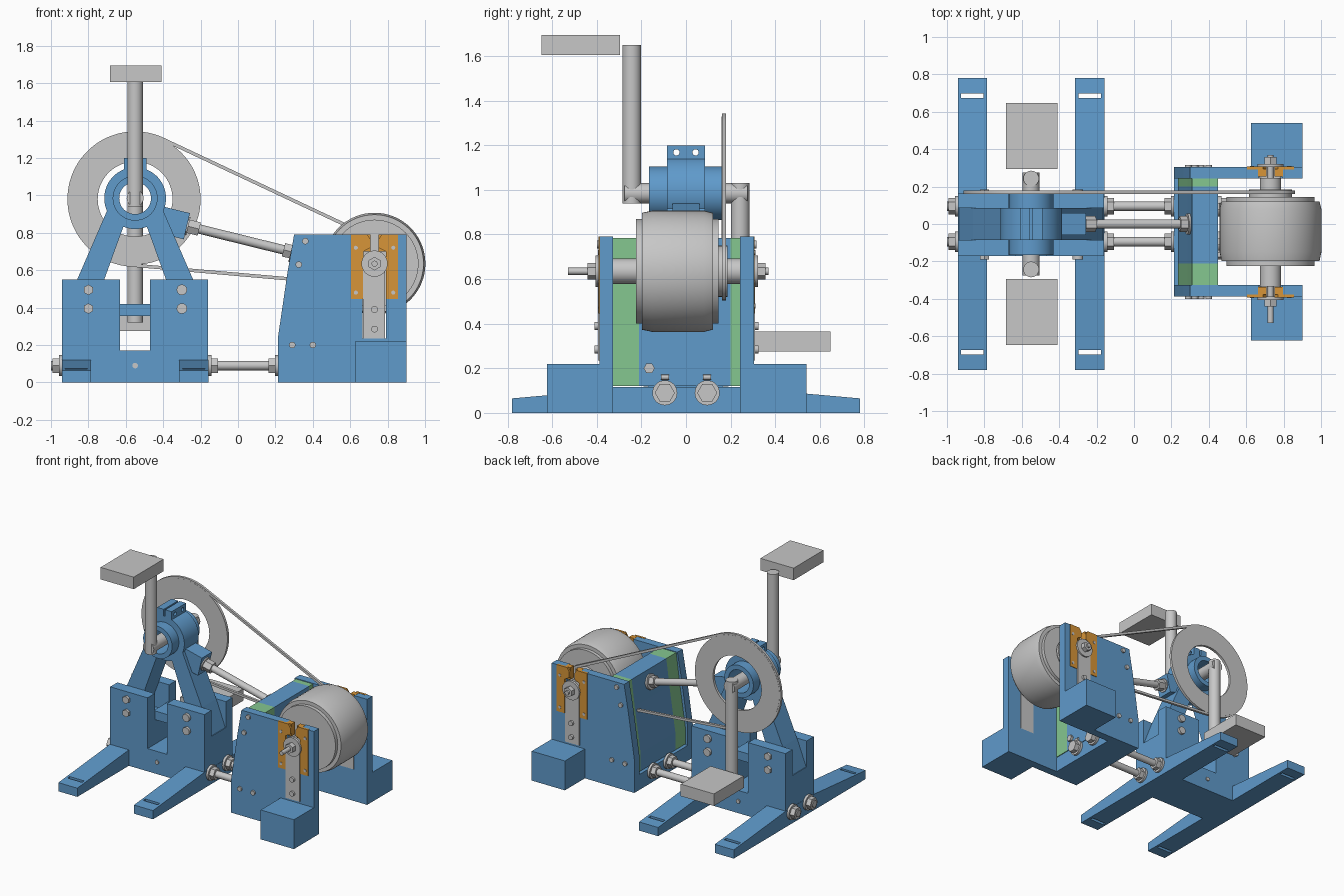
import bpy, bmesh, math
from mathutils import Vector

if "Cube" in bpy.data.objects:
    bpy.data.objects.remove(bpy.data.objects["Cube"])


def material(name, rgb):
    m = bpy.data.materials.new(name)
    m.diffuse_color = (*rgb, 1)
    m.use_nodes = True
    m.node_tree.nodes["Principled BSDF"].inputs["Base Color"].default_value = m.diffuse_color
    return m


BLUE = material("blue", (0.115, 0.325, 0.60))
GREY = material("grey", (0.57, 0.57, 0.57))
GREEN = material("green", (0.235, 0.57, 0.28))
ORANGE = material("orange", (0.68, 0.30, 0.04))


def finish(name, bm, mat, smooth=False):
    bmesh.ops.recalc_face_normals(bm, faces=bm.faces)
    me = bpy.data.meshes.new(name)
    bm.to_mesh(me)
    bm.free()
    ob = bpy.data.objects.new(name, me)
    bpy.context.collection.objects.link(ob)
    me.materials.append(mat)
    if smooth:
        bpy.ops.object.select_all(action='DESELECT')
        ob.select_set(True)
        bpy.context.view_layer.objects.active = ob
        bpy.ops.object.shade_smooth_by_angle(angle=math.radians(30))
    return ob


def prism(name, pts, a, b, mat, axis='y'):
    """Extrude a profile: (x, z) along y, or (y, z) along x."""
    def place(p, t):
        return (p[0], t, p[1]) if axis == 'y' else (t, p[0], p[1])
    bm = bmesh.new()
    lo = [bm.verts.new(place(p, a)) for p in pts]
    hi = [bm.verts.new(place(p, b)) for p in pts]
    bm.faces.new(lo)
    bm.faces.new(hi[::-1])
    for i in range(len(pts)):
        j = (i + 1) % len(pts)
        bm.faces.new((lo[i], lo[j], hi[j], hi[i]))
    return finish(name, bm, mat)


def box(name, x0, x1, y0, y1, z0, z1, mat):
    return prism(name, [(x0, z0), (x1, z0), (x1, z1), (x0, z1)], y0, y1, mat)


def rod(name, p, q, r, mat=GREY, n=32):
    p, q = Vector(p), Vector(q)
    bm = bmesh.new()
    bmesh.ops.create_cone(bm, cap_ends=True, segments=n, radius1=r, radius2=r, depth=(q - p).length)
    bm.transform(Vector((0, 0, 1)).rotation_difference(q - p).to_matrix().to_4x4())
    bmesh.ops.translate(bm, verts=bm.verts, vec=(p + q) / 2)
    return finish(name, bm, mat, n > 8)


def lathe(name, cx, cz, prof, mat, n=64):
    """Revolve a closed (radius, y) loop about a y axis."""
    bm = bmesh.new()
    rings = []
    for i in range(n):
        a = 2 * math.pi * i / n
        rings.append([bm.verts.new((cx + r * math.cos(a), y, cz + r * math.sin(a))) for r, y in prof])
    for i in range(n):
        s, t = rings[i], rings[(i + 1) % n]
        for k in range(len(prof)):
            m = (k + 1) % len(prof)
            bm.faces.new((s[k], s[m], t[m], t[k]))
    return finish(name, bm, mat, True)


def cut(ob, cutter):
    mod = ob.modifiers.new("cut", 'BOOLEAN')
    mod.operation = 'DIFFERENCE'
    mod.solver = 'EXACT'
    mod.object = cutter
    cutter.hide_render = True
    dg = bpy.context.evaluated_depsgraph_get()
    me = bpy.data.meshes.new_from_object(ob.evaluated_get(dg))
    ob.modifiers.clear()
    ob.data = me
    bpy.data.objects.remove(cutter)


def fastener(name, p, d, r=0.042, washer=0.055, w=0.015, h=0.04):
    """Washer and hex nut stacked along d from p."""
    p, d = Vector(p), Vector(d).normalized()
    rod(name + "_washer", p, p + d * w, washer)
    rod(name + "_nut", p + d * w, p + d * (w + h), r, n=6)


CX, CZ = -0.55, 0.985     # crank axis
RX, RZ = 0.73, 0.635      # drum axis

# Crank base: notched block, two clamp cheeks at each end, long feet
prism("crank_base", [(-.94, 0), (-.16, 0), (-.16, .355), (-.47, .355), (-.47, .17), (-.63, .17),
                     (-.63, .355), (-.94, .355)], -.17, .165, BLUE)
for x0, x1 in ((-.94, -.63), (-.47, -.16)):
    for y0, y1 in ((-.17, -.085), (.085, .165)):
        box("clamp_cheek", x0, x1, y0, y1, .355, .55, BLUE)
for x0 in (-.942, -.315):
    foot = prism("foot", [(-.78, 0), (.78, 0), (.78, .065), (.16, .12), (-.16, .12), (-.78, .065)],
                 x0, x0 + .157, BLUE, 'x')
    for y in (-.685, .685):
        cut(foot, box("slot_cutter", x0 + .018, x0 + .138, y - .012, y + .012, -.1, .3, BLUE))
for x, n in ((-.80, 6), (-.30, 24)):
    for z in (.395, .495):
        rod("cheek_bolt", (x, -.19, z), (x, .185, z), .028, n=n)
rod("base_screw", (CX, -.178, .09), (CX, .173, .09), .015, n=16)

# A-frame with bearing housing
for s in (-1, 1):
    prism("frame_leg", [(CX + s * x, z) for x, z in
          ((.385, .355), (.24, .355), (.165, .55), (.06, .84), (.075, .88), (.12, .96), (.145, .93), (.31, .55))],
          -.085, .085, BLUE)
box("frame_tie", -.64, -.46, -.085, .085, .355, .42, BLUE)
lathe("bearing_housing", CX, CZ, [(.085, -.165), (.12, -.165), (.12, -.085), (.165, -.085), (.165, .085),
                                  (.12, .085), (.12, .16), (.085, .16)], BLUE)
for x0, x1 in ((-.61, -.556), (-.544, -.49)):
    ear = box("clamp_ear", x0, x1, -.085, .085, 1.10, 1.20, BLUE)
    for y in (-.043, .043):
        cut(ear, rod("hole_cutter", (x0 - .1, y, 1.168), (x1 + .1, y, 1.168), .014, BLUE, 16))
prism("strut_socket", [(-.44, .95), (-.257, .905), (-.29, .765), (-.43, .80)], -.06, .06, BLUE)

# Crankshaft, arms and pedals: front one up, rear one down
rod("crank_shaft", (CX, -.275, CZ), (CX, .275, CZ), .045)
for s in (-1, 1):
    end = 1.65 if s < 0 else .32
    rod("crank_arm", (CX, s * .243, CZ + s * .045), (CX, s * .243, end), .042)
    y0, y1 = sorted((s * .295, s * .648))
    box("pedal", -.685, -.41, y0, y1, end - .045, end + .045, GREY)

# Large drive ring
lathe("drive_ring", CX, .98, [(.2, .16), (.35, .16), (.35, .18), (.2, .18)], GREY, 96)

# Belt: tangent loop round the drive ring and the drum pulley
theta = math.atan2(RZ - .98, RX - CX)
dist = math.hypot(RX - CX, RZ - .98)


def belt_loop(off):
    big, small = .35 + off, .118 + off
    half = math.acos((.35 - .118) / dist)
    pts = []
    for i in range(49):
        a = theta + half + (2 * math.pi - 2 * half) * i / 48
        pts.append((CX + big * math.cos(a), .98 + big * math.sin(a)))
    for i in range(25):
        a = theta - half + 2 * half * i / 24
        pts.append((RX + small * math.cos(a), RZ + small * math.sin(a)))
    return pts


bm = bmesh.new()
loops = [[bm.verts.new((x, y, z)) for x, z in belt_loop(o)]
         for o, y in ((-.006, .161), (.012, .161), (.012, .179), (-.006, .179))]
N = len(loops[0])
for k in range(4):
    for i in range(N):
        j = (i + 1) % N
        bm.faces.new((loops[k][i], loops[k][j], loops[(k + 1) % 4][j], loops[(k + 1) % 4][i]))
finish("belt", bm, GREY, True)

# Drum on its axle
lathe("drum", RX, RZ, [(.05, -.225), (.235, -.225), (.235, -.198), (.262, -.198), (.272, -.15), (.272, .08),
                       (.262, .12), (.235, .12), (.235, .145), (.05, .145)], GREY)
rod("drum_pulley", (RX, .145, RZ), (RX, .185, RZ), .115)
rod("axle", (RX, -.335, RZ), (RX, .245, RZ), .057)
rod("spindle", (RX, -.53, RZ), (RX, .37, RZ), .016, n=16)

# Drum stand: side plates with slot, guides, slide bars, outer blocks
for inner, outer in ((-.327, -.388), (.243, .304)):
    s = 1 if outer > 0 else -1
    name = "rear_" if s > 0 else "front_"

    def slab(part, x0, x1, a, b, z0, z1, mat):
        box(name + part, x0, x1, min(a, b), max(a, b), z0, z1, mat)

    prism(name + "side_plate", [(.215, 0), (.9, 0), (.9, .79), (.79, .79), (.79, .235), (.665, .235),
                                (.665, .79), (.30, .79), (.265, .59), (.215, .25)],
          min(inner, outer), max(inner, outer), BLUE)
    slab("outer_block", .625, .9, outer, outer + s * .236, 0, .22, BLUE)
    for m in (-1, 1):
        prism(name + "guide", [(RX + m * x, z) for x, z in
              ((.125, .445), (.06, .445), (.06, .70), (.022, .72), (.022, .765), (.04, .792), (.125, .792))],
              outer - s * .012, outer + s * .004, ORANGE)
        slab("guide_lip", *sorted((RX + m * .022, RX + m * .066)), inner + s * .01, outer - s * .01, .70, .791, ORANGE)
        for z in (.48, .72):
            rod(name + "guide_screw", (RX + m * .1, outer, z), (RX + m * .1, outer + s * .007, z), .011, n=16)
    slab("slide_bar", .668, .786, inner, outer + s * .006, .235, .635, GREY)
    fastener(name + "axle", (RX, outer, RZ), (0, s, 0), .036, .07, .018, .035)
    for z in (.285, .39):
        rod(name + "bar_screw", (RX, outer, z), (RX, outer + s * .022, z), .018, n=20)
    for x, z in ((.36, .755), (.325, .63), (.29, .20), (.40, .20)):
        rod(name + "plate_screw", (x, outer - s * .01, z), (x, outer + s * .012, z), .017, n=20)

# Sloped cross wall: blue middle between green spacers, over a bottom beam
wall = [(.235, .12), (.235, .25), (.285, .59), (.31, .785), (.45, .785), (.45, .12)]
prism("cross_wall", wall, -.21, .2, BLUE)
for y0, y1 in ((-.327, -.21), (.2, .243)):
    prism("wall_spacer", wall, y0, y1, GREEN)
box("bottom_beam", .215, .45, -.327, .243, 0, .115, BLUE)
for y in (-.095, .095):
    rod("beam_screw", (.452, y - .018, .16), (.452, y + .018, .16), .012, n=12)
rod("wall_screw", (.445, -.165, .20), (.47, -.165, .20), .025, n=6)

# Threaded tie rods with nuts and washers
for y in (-.095, .095):
    rod("tie_rod", (-1.0, y, .09), (.48, y, .09), .025, n=24)
    for x, d in ((-.94, -1), (-.16, 1), (.215, -1), (.45, 1)):
        fastener("tie_rod", (x, y, .09), (d, 0, 0), .045, .056, .018, .035)
a, b = Vector((-.28, 0, .838)), Vector((.30, 0, .695))
d = (b - a).normalized()
rod("upper_strut", a - d * .05, b + d * .02, .025, n=24)
fastener("strut_socket", a, d, .042, .05, .015, .06)
fastener("strut_wall", b, -d, .042, .056, .018, .04)
